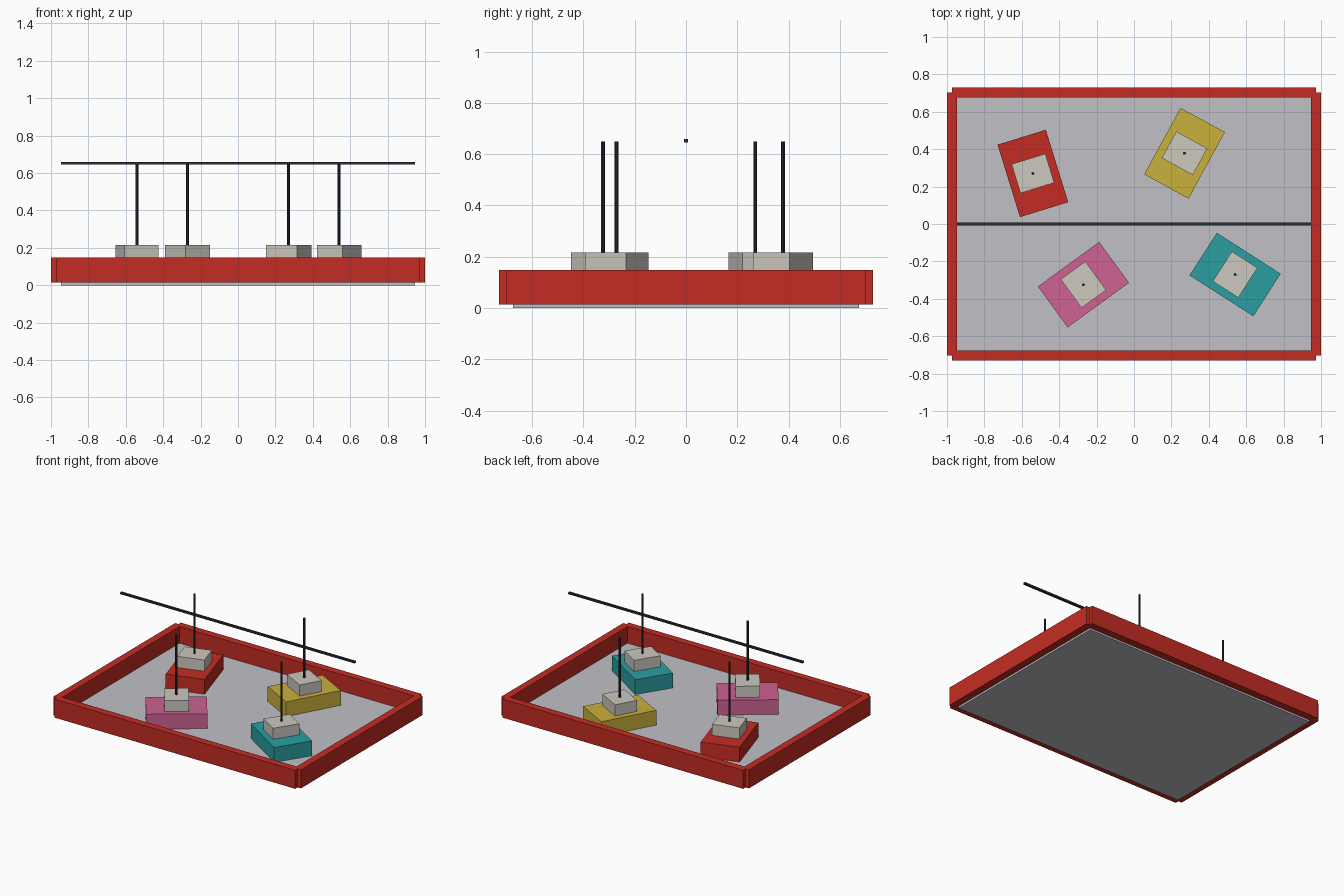
import bpy, bmesh
from mathutils import Matrix, Vector

if "Cube" in bpy.data.objects:
    bpy.data.objects.remove(bpy.data.objects["Cube"])

U = 1 / 3.7  # design unit: the arena is 7.4 units wide overall


def material(name, rgb):
    """Flat colour given as 0-255 sRGB, stored linear."""
    lin = [((c / 255 + 0.055) / 1.055) ** 2.4 if c > 10 else c / 255 / 12.92 for c in rgb]
    m = bpy.data.materials.new(name)
    m.diffuse_color = (*lin, 1)
    m.use_nodes = True
    m.node_tree.nodes["Principled BSDF"].inputs["Base Color"].default_value = m.diffuse_color
    return m


RED = material("red", (196, 44, 35))
GREY = material("floor_grey", (193, 192, 197))
YELLOW = material("yellow", (201, 177, 60))
PINK = material("pink", (206, 98, 147))
TEAL = material("teal", (43, 158, 161))
CREAM = material("pale_seat", (204, 200, 191))
DARK = material("dark_metal", (42, 45, 51))


def finish(name, bm, mat, loc, rot):
    me = bpy.data.meshes.new(name)
    bm.to_mesh(me)
    bm.free()
    me.materials.append(mat)
    ob = bpy.data.objects.new(name, me)
    ob.location = Vector(loc) * U
    ob.rotation_euler.z = rot
    bpy.context.collection.objects.link(ob)
    return ob


def box(name, mat, size, loc, rot=0):
    """Box with its base centre at loc, in design units."""
    bm = bmesh.new()
    bmesh.ops.create_cube(bm, size=1, matrix=Matrix.Translation((0, 0, size[2] * U / 2))
                          @ Matrix.Diagonal((*[s * U for s in size], 1)))
    return finish(name, bm, mat, loc, rot)


def rod(name, mat, radius, height, loc, rot=0):
    bm = bmesh.new()
    bmesh.ops.create_cone(bm, cap_ends=True, segments=8, radius1=radius * U, radius2=radius * U,
                          depth=height * U, matrix=Matrix.Translation((0, 0, height * U / 2)))
    return finish(name, bm, mat, loc, rot)


# Arena floor and the four bumper rails
box("arena_floor", GREY, (7, 5, 0.1), (0, 0, 0))
for side, label_y, label_x in ((-1, "front", "left"), (1, "back", "right")):
    box(f"{label_y}_rail", RED, (7.2, 0.2, 0.5), (0, side * 2.6, 0.05))
    box(f"{label_x}_rail", RED, (0.2, 5.2, 0.5), (side * 3.6, 0, 0.05))

# Overhead power bar
box("overhead_bar", DARK, (7, 0.06, 0.05), (0, 0, 2.39))

# Bumper cars: body, seat block and contact pole
cars = (("red", RED, -2, 1, 0.3), ("yellow", YELLOW, 1, 1.4, -0.5),
        ("pink", PINK, -1, -1.2, 2.2), ("teal", TEAL, 2, -1, 1.0))
for label, mat, x, y, rot in cars:
    box(f"{label}_car_body", mat, (1, 1.5, 0.4), (x, y, 0.1), rot)
    box(f"{label}_car_seat", CREAM, (0.7, 0.6, 0.3), (x, y, 0.5), rot)
    rod(f"{label}_car_pole", DARK, 0.029, 1.6, (x, y, 0.8), rot)
